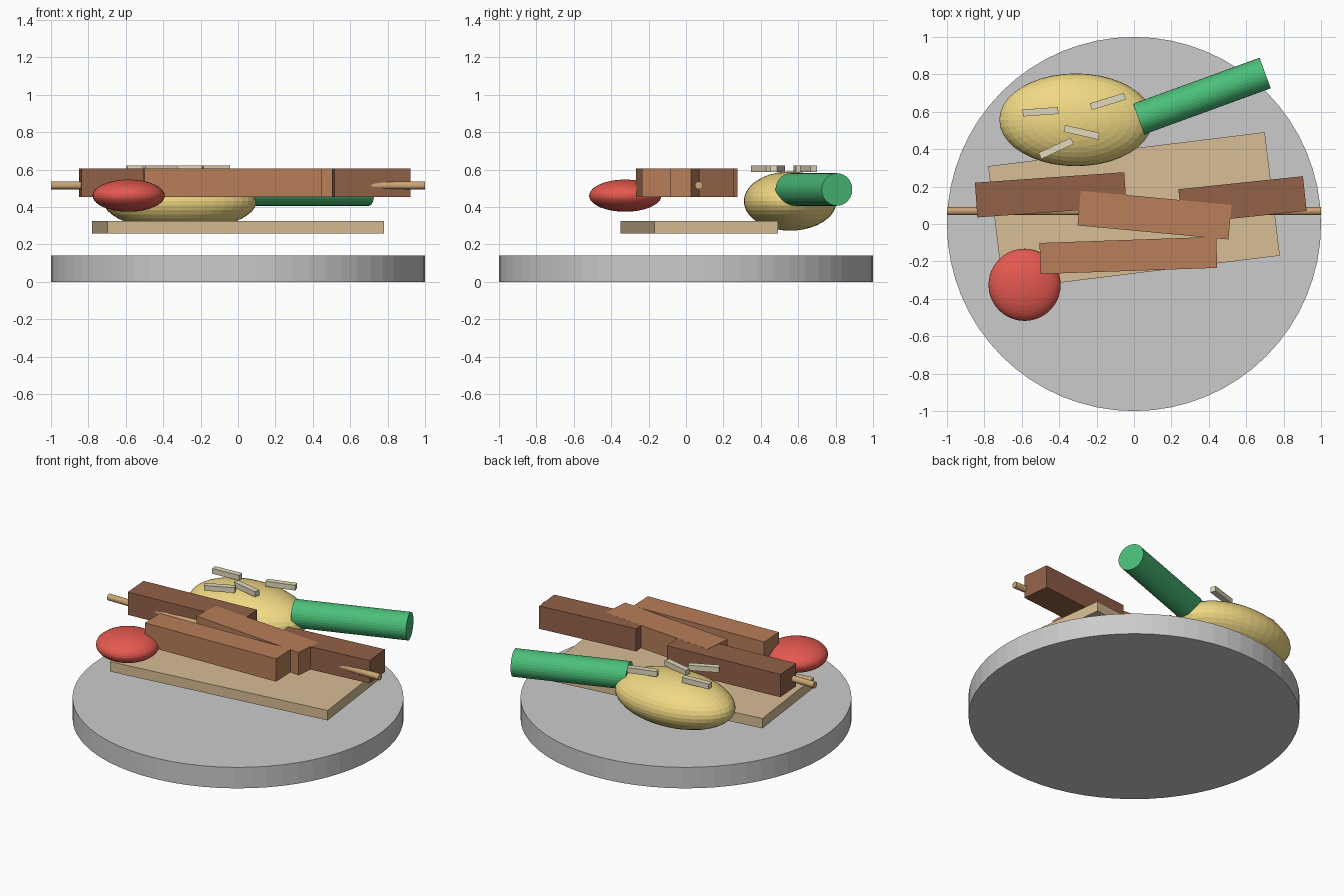
import bpy
from math import radians

if "Cube" in bpy.data.objects:
    bpy.data.objects.remove(bpy.data.objects["Cube"])


def material(name, rgb):
    m = bpy.data.materials.new(name)
    m.diffuse_color = (*rgb, 1)
    m.use_nodes = True
    m.node_tree.nodes["Principled BSDF"].inputs["Base Color"].default_value = m.diffuse_color
    return m


BREAD = material("bread", (0.68, 0.51, 0.30))
POTATO = material("potato", (0.87, 0.69, 0.23))
GREEN = material("green", (0.07, 0.52, 0.19))
RED = material("red", (0.78, 0.10, 0.08))
MEAT = material("meat", (0.48, 0.21, 0.10))
DARK_MEAT = material("dark_meat", (0.29, 0.12, 0.065))
WOOD = material("wood", (0.60, 0.38, 0.18))
ONION = material("onion", (0.76, 0.70, 0.50))


def finish(name, mat):
    ob = bpy.context.object
    ob.name = name
    if mat:
        ob.data.materials.append(mat)
    return ob


def box(name, centre, size, angle, mat):
    bpy.ops.mesh.primitive_cube_add(size=1, location=centre,
                                    rotation=(0, 0, radians(angle)))
    bpy.context.object.scale = size
    return finish(name, mat)


def ellipsoid(name, centre, radii, mat):
    bpy.ops.mesh.primitive_uv_sphere_add(segments=40, ring_count=20,
                                         radius=1, location=centre)
    bpy.context.object.scale = radii
    return finish(name, mat)


def rod(name, centre, radius, length, angle, sides, mat):
    bpy.ops.mesh.primitive_cylinder_add(
        vertices=sides, radius=radius, depth=length, location=centre,
        rotation=(0, radians(90), radians(angle)))
    return finish(name, mat)


# Round plate
bpy.ops.mesh.primitive_cylinder_add(vertices=64, radius=1, depth=0.14,
                                    location=(0, 0, 0.07))
finish("plate", None)

# Flatbread
box("flatbread", (0, 0.07, 0.293), (1.49, 0.665, 0.066), 7, BREAD)

# Meat pieces
for i, (x, y, length, width, angle, mat) in enumerate([
        (-0.445, 0.156, 0.80, 0.186, 4, DARK_MEAT),
        (0.58, 0.128, 0.67, 0.186, 6, DARK_MEAT),
        (0.11, 0.0475, 0.81, 0.186, -5.3, MEAT),
        (-0.03, -0.168, 0.945, 0.166, 2, MEAT)]):
    box(f"meat_piece_{i + 1}", (x, y, 0.529 + 0.0003 * i),
        (length, width, 0.152), angle, mat)

# Skewer through the meat
rod("skewer", (0, 0.069, 0.516), 0.021, 2.0, 0, 16, WOOD)

# Vegetables
ellipsoid("tomato", (-0.585, -0.325, 0.461), (0.193, 0.193, 0.086), RED)
ellipsoid("potato", (-0.31, 0.557, 0.432), (0.41, 0.248, 0.158), POTATO)
rod("green_pepper", (0.363, 0.684, 0.494), 0.087, 0.72, 20, 32, GREEN)

# Onion strips
for i, (x, y, angle) in enumerate([(-0.50, 0.60, 4), (-0.14, 0.655, 17),
                                   (-0.28, 0.49, -13), (-0.417, 0.404, 25)]):
    box(f"onion_strip_{i + 1}", (x, y, 0.604), (0.19, 0.037, 0.035), angle, ONION)
